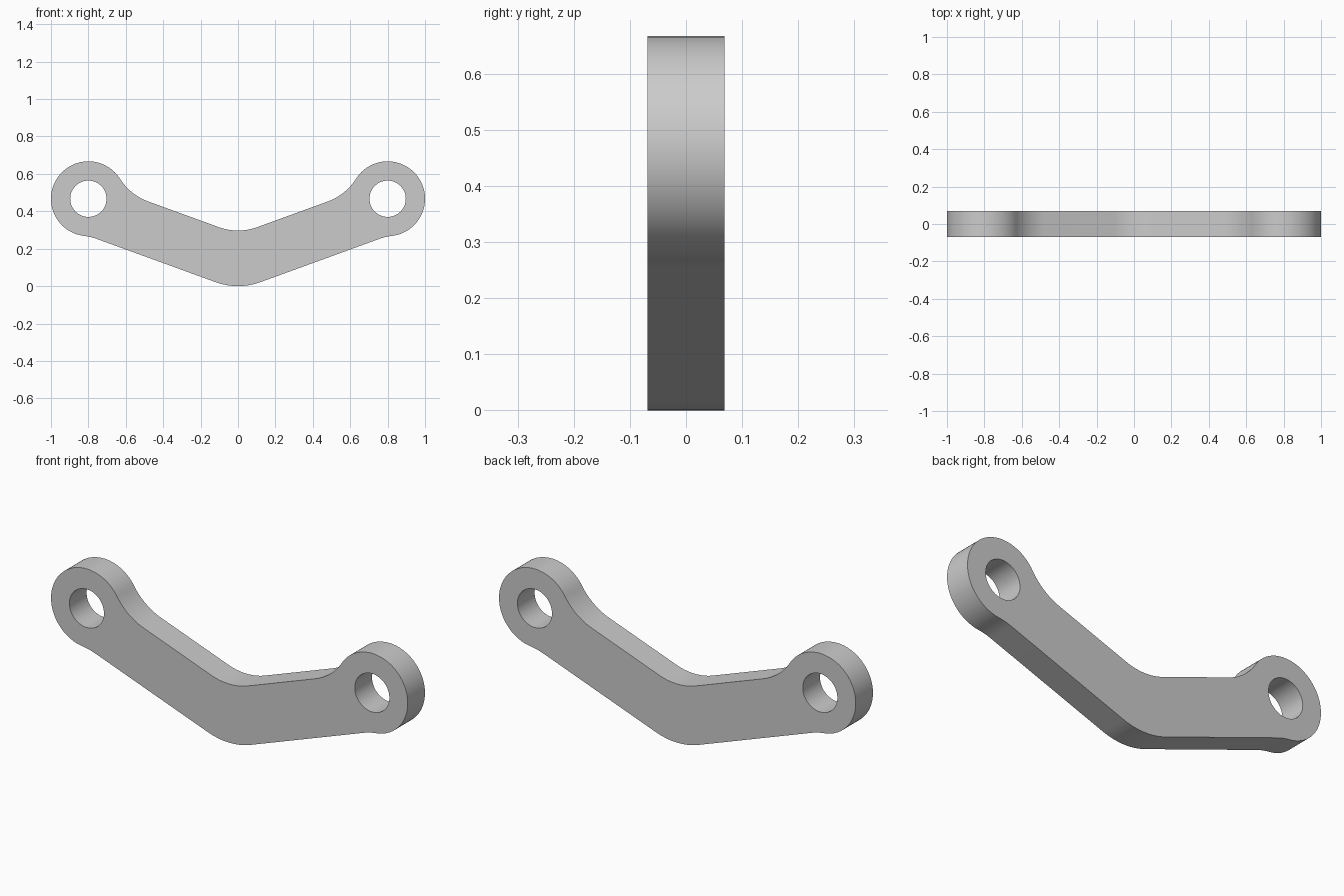
import bpy, bmesh
from math import sin, cos, atan2, radians, sqrt, pi
from mathutils import Vector

if "Cube" in bpy.data.objects:
    bpy.data.objects.remove(bpy.data.objects["Cube"], do_unlink=True)

HALF_DEPTH = 0.069
EYE, EYE_R, HOLE_R = Vector((0.8, 0.467)), 0.2, 0.097
FILLET_R = 0.3
SLOPE = radians(20)
ALONG = Vector((cos(SLOPE), sin(SLOPE)))
NORMAL = Vector((-sin(SLOPE), cos(SLOPE)))


def arc(center, radius, start, end, steps):
    angles = [start + (end - start) * i / steps for i in range(steps + 1)]
    return [center + radius * Vector((cos(a), sin(a))) for a in angles]


def angle_of(v):
    return atan2(v.y, v.x)


def fillet_center(edge_point, side):
    """Centre of the fillet between a straight arm edge and the round eye."""
    height = (EYE - edge_point).dot(NORMAL)
    offset = side * FILLET_R
    back = sqrt((EYE_R + FILLET_R) ** 2 - (height - offset) ** 2)
    return EYE + NORMAL * (offset - height) - ALONG * back


# Half outline, from the bottom of the bend round the eye to the top of the bend
tangent = SLOPE - pi / 2
bottom = arc(Vector((0, 0.35)), 0.35, -pi / 2, tangent, 10)
top = arc(Vector((0, 0.597)), 0.3, tangent, -pi / 2, 10)
low = fillet_center(bottom[-1], -1)
high = fillet_center(top[0], 1)
half = bottom
half += arc(low, FILLET_R, SLOPE + pi / 2, angle_of(EYE - low), 8)
half += arc(EYE, EYE_R, angle_of(low - EYE), angle_of(high - EYE), 56)[1:]
half += arc(high, FILLET_R, angle_of(EYE - high), tangent, 16)[1:]
half += top
mirrored = [Vector((-p.x, p.y)) for p in reversed(half[1:-1])]
hole = arc(EYE, HOLE_R, 0, 2 * pi, 56)[:-1]
loops = [half + mirrored, hole, [Vector((-p.x, p.y)) for p in hole]]

# Fill the outline around both holes and extrude it to a solid plate
bm = bmesh.new()
for loop in loops:
    verts = [bm.verts.new((p.x, -HALF_DEPTH, p.y)) for p in loop]
    for a, b in zip(verts, verts[1:] + verts[:1]):
        bm.edges.new((a, b))
bmesh.ops.remove_doubles(bm, verts=bm.verts[:], dist=0.0002)
bmesh.ops.triangle_fill(bm, use_beauty=True, edges=bm.edges[:], normal=(0, -1, 0))
result = bmesh.ops.extrude_face_region(bm, geom=bm.faces[:], use_keep_orig=True)
moved = [g for g in result["geom"] if isinstance(g, bmesh.types.BMVert)]
bmesh.ops.translate(bm, verts=moved, vec=(0, 2 * HALF_DEPTH, 0))
bmesh.ops.recalc_face_normals(bm, faces=bm.faces[:])
mesh = bpy.data.meshes.new("link_arm")
bm.to_mesh(mesh)
bm.free()
link_arm = bpy.data.objects.new("link_arm", mesh)
bpy.context.collection.objects.link(link_arm)

# Plain grey finish
grey = bpy.data.materials.new("plain_grey")
grey.use_nodes = True
colour = (0.6, 0.6, 0.6, 1)
grey.diffuse_color = colour
grey.node_tree.nodes["Principled BSDF"].inputs["Base Color"].default_value = colour
mesh.materials.append(grey)

# Smooth curved walls, crisp rims
bpy.ops.object.select_all(action='DESELECT')
link_arm.select_set(True)
bpy.context.view_layer.objects.active = link_arm
bpy.ops.object.shade_smooth_by_angle(angle=radians(30))
